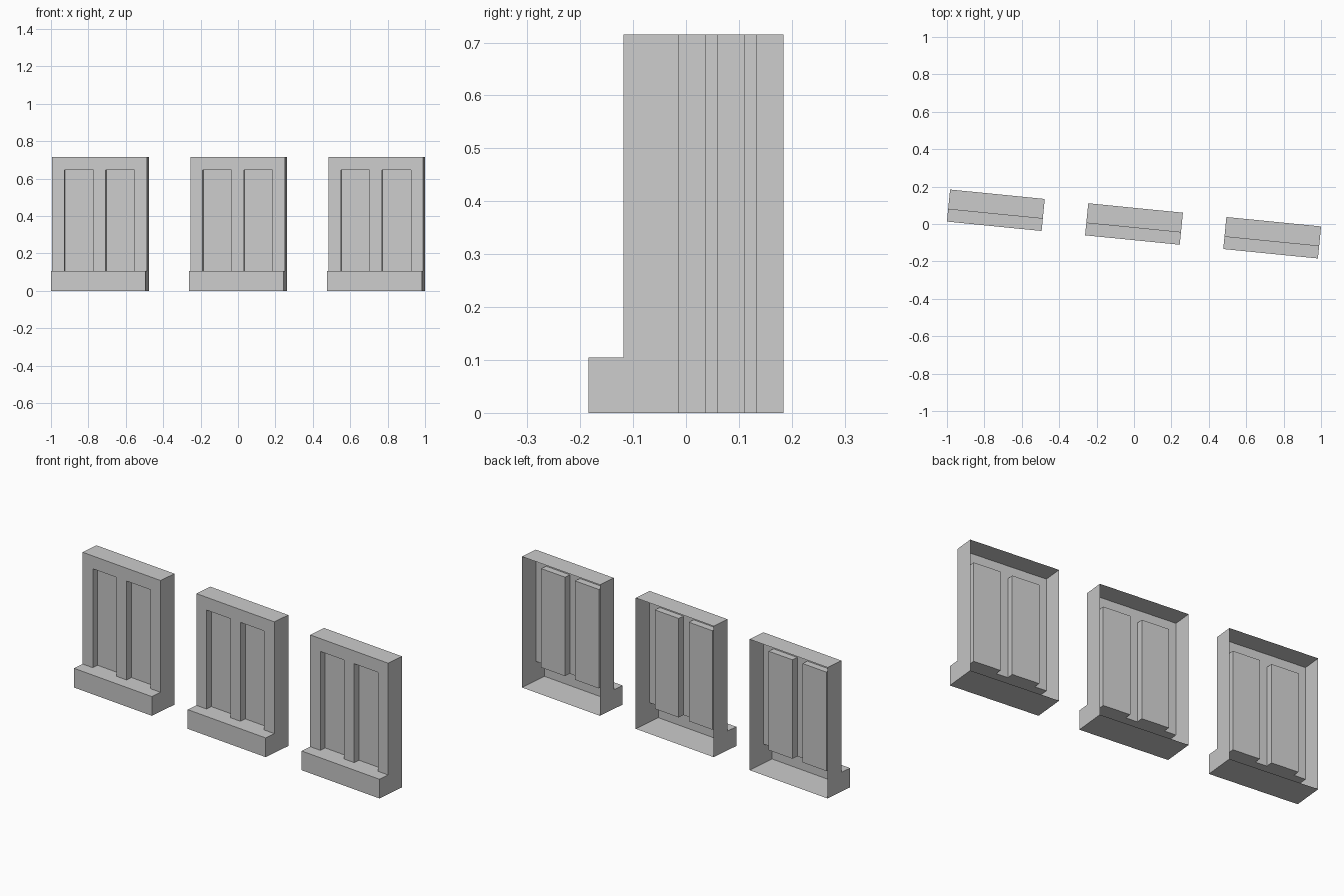
import bpy, bmesh, math
from mathutils import Vector

if "Cube" in bpy.data.objects:
    bpy.data.objects.remove(bpy.data.objects["Cube"])

# Window cross-section (y, z): floor, sill front, sill top, wall, top; back left open
PROFILE = [(0.086, 0), (-0.086, 0), (-0.086, 0.105), (-0.02, 0.105),
           (-0.02, 0.645), (-0.02, 0.715), (0.086, 0.715)]
COLUMNS = [-0.2543, -0.188, -0.033, 0.033, 0.188, 0.2543]
RECESS = 0.037
ANGLE = -math.radians(5.68)
SPACING = 0.7423


def window_mesh():
    bm = bmesh.new()
    cols = [[bm.verts.new((x, y, z)) for y, z in PROFILE] for x in COLUMNS]
    panes = []
    # Sweep the profile across the columns
    for i in range(len(cols) - 1):
        a, b = cols[i], cols[i + 1]
        for j in range(len(PROFILE) - 1):
            f = bm.faces.new((a[j], b[j], b[j + 1], a[j + 1]))
            if j == 3 and i in (1, 3):
                panes.append(f)
    # L-shaped side walls
    bm.faces.new(cols[0])
    bm.faces.new(cols[-1][::-1])
    # Panes pushed back into the wall
    for f in bmesh.ops.extrude_discrete_faces(bm, faces=panes)["faces"]:
        bmesh.ops.translate(bm, verts=f.verts, vec=(0, RECESS, 0))
    bmesh.ops.remove_doubles(bm, verts=bm.verts, dist=1e-5)
    bmesh.ops.recalc_face_normals(bm, faces=bm.faces)
    # Outward check: the sill front must face -y
    bm.faces.ensure_lookup_table()
    front = min(bm.faces, key=lambda f: f.calc_center_median().y)
    if front.normal.y > 0:
        bmesh.ops.reverse_faces(bm, faces=bm.faces)
    bmesh.ops.dissolve_limit(bm, angle_limit=0.01, verts=bm.verts, edges=bm.edges)
    me = bpy.data.meshes.new("window")
    bm.to_mesh(me)
    bm.free()
    return me


# Three windows in a slightly turned row
mesh = window_mesh()
direction = Vector((math.cos(ANGLE), math.sin(ANGLE), 0))
for name, k in (("window_left", -1), ("window_middle", 0), ("window_right", 1)):
    ob = bpy.data.objects.new(name, mesh)
    ob.location = direction * SPACING * k
    ob.rotation_euler.z = ANGLE
    bpy.context.collection.objects.link(ob)
